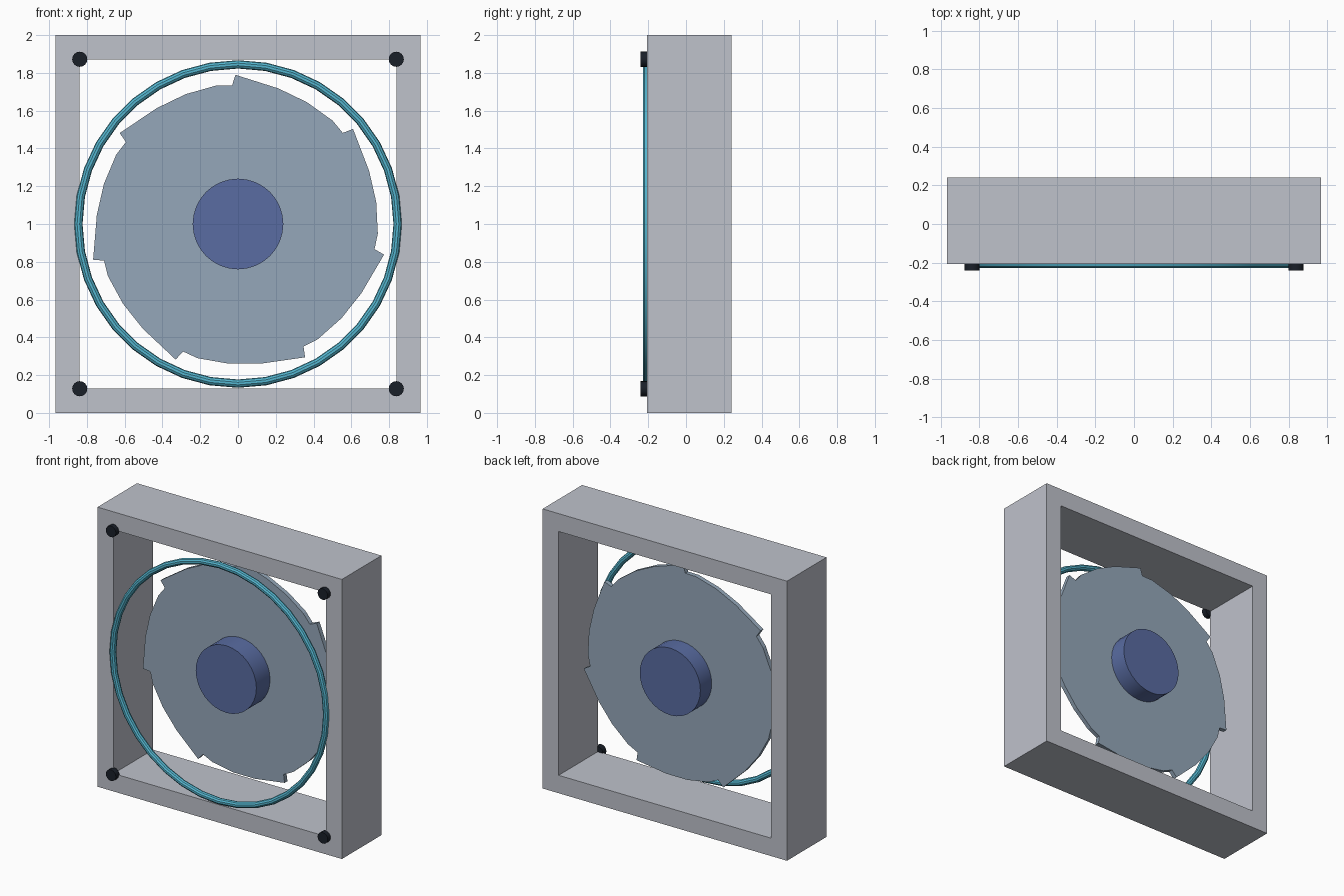
import bpy, bmesh
from math import pi, radians, sin, cos

if "Cube" in bpy.data.objects:
    bpy.data.objects.remove(bpy.data.objects["Cube"])

CZ = 1.0  # height of the fan axis


def material(name, rgb):
    m = bpy.data.materials.new(name)
    m.diffuse_color = (*rgb, 1.0)
    m.use_nodes = True
    m.node_tree.nodes["Principled BSDF"].inputs["Base Color"].default_value = m.diffuse_color
    return m


FRAME = material("light_grey", (0.52, 0.54, 0.60))
BLADE = material("blue_grey", (0.30, 0.39, 0.49))
HUB = material("navy", (0.10, 0.15, 0.36))
RING = material("cyan", (0.09, 0.47, 0.63))
SCREW = material("near_black", (0.010, 0.014, 0.022))


def from_bmesh(name, bm, mat):
    bmesh.ops.recalc_face_normals(bm, faces=bm.faces)
    mesh = bpy.data.meshes.new(name)
    bm.to_mesh(mesh)
    bm.free()
    mesh.materials.append(mat)
    obj = bpy.data.objects.new(name, mesh)
    bpy.context.collection.objects.link(obj)
    return obj


def smooth(obj):
    bpy.ops.object.select_all(action='DESELECT')
    obj.select_set(True)
    bpy.context.view_layer.objects.active = obj
    bpy.ops.object.shade_smooth_by_angle(angle=radians(35))


def cylinder_y(name, x, z, r, y0, y1, sides, mat):
    bpy.ops.mesh.primitive_cylinder_add(vertices=sides, radius=r, depth=y1 - y0,
                                        location=(x, (y0 + y1) / 2, z),
                                        rotation=(pi / 2, 0, 0))
    obj = bpy.context.object
    obj.name = name
    obj.data.materials.append(mat)
    smooth(obj)
    return obj


# square frame with a rectangular opening
bm = bmesh.new()
corners = [(-1, -1), (1, -1), (1, 1), (-1, 1)]
loops = [[bm.verts.new((sx * hx, y, CZ + sz * hz)) for sx, sz in corners]
         for hx, hz, y in ((0.967, 1.0, -0.207), (0.967, 1.0, 0.24),
                           (0.84, 0.872, 0.24), (0.84, 0.872, -0.207))]
for i in range(4):
    a, b = loops[i], loops[(i + 1) % 4]
    for k in range(4):
        n = (k + 1) % 4
        bm.faces.new((a[k], a[n], b[n], b[k]))
from_bmesh("frame", bm, FRAME)

# seven-bladed rotor: one blade's rim profile repeated around the axis
rim = [(0, 0.79), (17.5, 0.749), (30.5, 0.741), (43.5, 0.742), (50, 0.735)]
bm = bmesh.new()
outline = []
for blade in range(7):
    for deg, r in rim:
        a = radians(91 - blade * 360 / 7 - deg)
        outline.append(bm.verts.new((r * cos(a), 0.02, CZ + r * sin(a))))
disc = bm.faces.new(outline)
side = bmesh.ops.extrude_face_region(bm, geom=[disc], use_keep_orig=True)
back = [v for v in side["geom"] if isinstance(v, bmesh.types.BMVert)]
bmesh.ops.translate(bm, verts=back, vec=(0, 0.032, 0))
from_bmesh("blades", bm, BLADE)

# hub through the rotor
cylinder_y("hub", 0, CZ, 0.24, -0.135, 0.18, 32, HUB)

# light ring at the front
bpy.ops.mesh.primitive_torus_add(major_radius=0.845, minor_radius=0.022,
                                 major_segments=36, minor_segments=10,
                                 location=(0, -0.207, CZ), rotation=(pi / 2, 0, 0))
ring = bpy.context.object
ring.name = "light_ring"
ring.data.materials.append(RING)
smooth(ring)

# corner screws
for sx, sz in corners:
    name = "screw_%s_%s" % ("top" if sz > 0 else "bottom", "right" if sx > 0 else "left")
    cylinder_y(name, sx * 0.838, CZ + sz * 0.872, 0.04, -0.24, -0.2, 16, SCREW)
